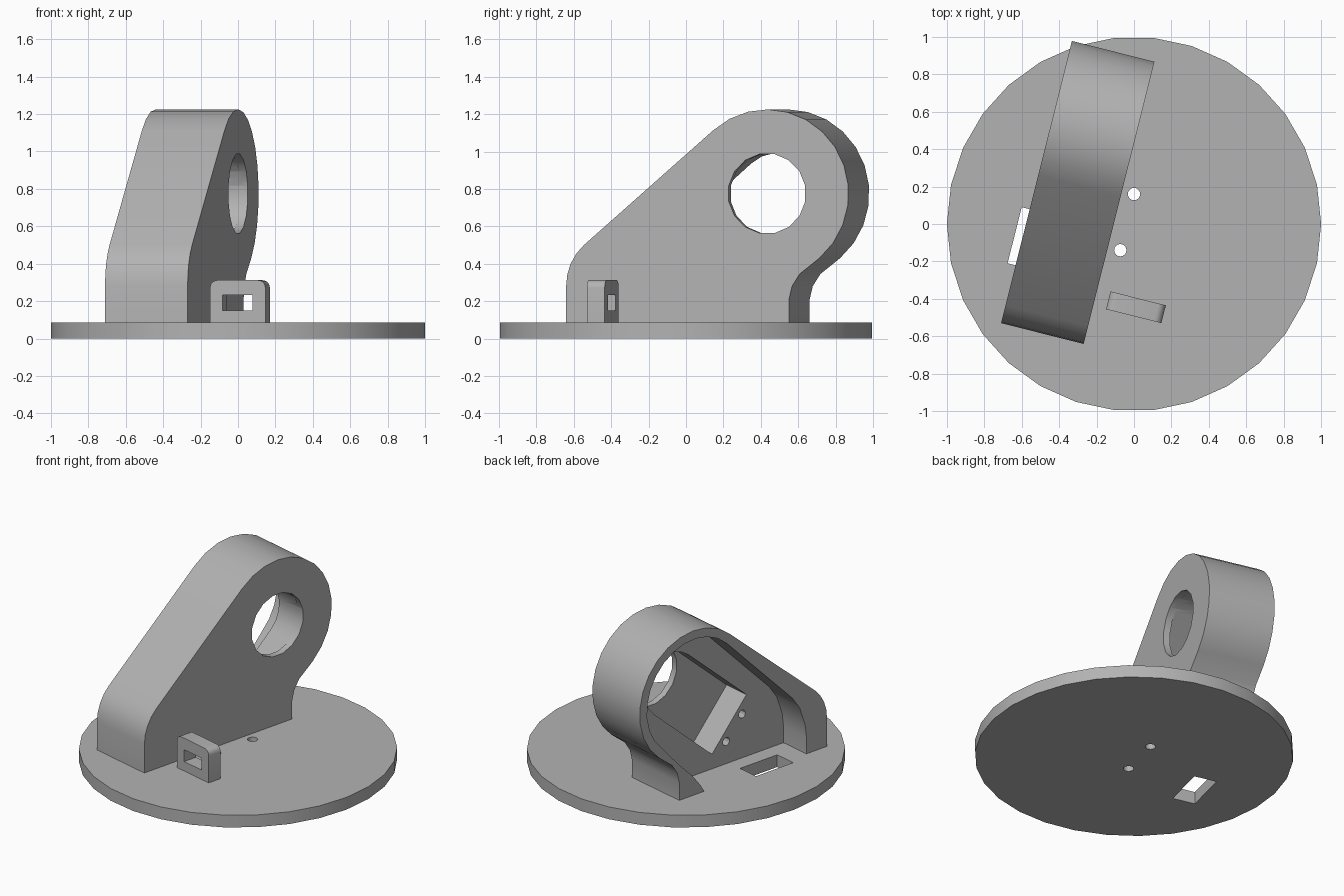
import bpy
import bmesh
from math import sin, cos, radians
from mathutils import Matrix

cube = bpy.data.objects.get("Cube")
if cube:
    bpy.data.objects.remove(cube, do_unlink=True)

grey = bpy.data.materials.new("light_grey")
grey.use_nodes = True
grey.diffuse_color = (0.45, 0.45, 0.45, 1)
grey.node_tree.nodes["Principled BSDF"].inputs["Base Color"].default_value = (0.45, 0.45, 0.45, 1)

TURN = Matrix.Rotation(radians(-14.1), 4, "Z")
BASE_TOP = 0.085
AXIS = radians(41.3)          # tilt of the sloping motor bay
HUB = (0.42, 0.775)           # centre of the round end


def arc(centre, r, start, end, steps):
    """Points on an arc, angles in degrees."""
    angles = [radians(start + (end - start) * i / steps) for i in range(steps + 1)]
    return [(centre[0] + r * cos(a), centre[1] + r * sin(a)) for a in angles]


def circle(centre, r, sides, offset=0):
    return arc(centre, r, offset, offset + 360, sides)[:-1]


def box(a0, a1, b0, b1):
    return [(a0, b0), (a1, b0), (a1, b1), (a0, b1)]


def along(dist, side):
    """Point measured from the hub along and across the bay axis."""
    return (HUB[0] + dist * cos(AXIS) - side * sin(AXIS),
            HUB[1] + dist * sin(AXIS) + side * cos(AXIS))


def prism(name, profile, lo, hi, axis, turn=True):
    """Extrude a flat profile between lo and hi along the given axis."""
    place = {"x": lambda p, t: (t, p[0], p[1]),
             "y": lambda p, t: (p[0], t, p[1]),
             "z": lambda p, t: (p[0], p[1], t)}[axis]
    bm = bmesh.new()
    bottom = bm.faces.new([bm.verts.new(place(p, lo)) for p in profile])
    top = bm.faces.new([bm.verts.new(place(p, hi)) for p in profile])
    n = len(profile)
    for i in range(n):
        j = (i + 1) % n
        bm.faces.new((bottom.verts[i], bottom.verts[j], top.verts[j], top.verts[i]))
    bmesh.ops.recalc_face_normals(bm, faces=bm.faces)
    if turn:
        bm.transform(TURN)
    mesh = bpy.data.meshes.new(name)
    bm.to_mesh(mesh)
    bm.free()
    mesh.materials.append(grey)
    obj = bpy.data.objects.new(name, mesh)
    bpy.context.collection.objects.link(obj)
    return obj


def cut(obj, *cutters):
    """Subtract the cutters, then remove them."""
    bpy.context.view_layer.objects.active = obj
    for c in cutters:
        mod = obj.modifiers.new("cut", "BOOLEAN")
        mod.operation = "DIFFERENCE"
        mod.solver = "EXACT"
        mod.object = c
        bpy.ops.object.modifier_apply(modifier=mod.name)
        bpy.data.objects.remove(c, do_unlink=True)


def smooth(obj):
    bpy.ops.object.select_all(action="DESELECT")
    obj.select_set(True)
    bpy.context.view_layer.objects.active = obj
    bpy.ops.object.shade_smooth_by_angle(angle=radians(25))


# Round base with cable slot and two screw holes
base = prism("base_disc", circle((0, 0), 1, 30), 0, BASE_TOP, "z", turn=False)
cut(base,
    prism("slot_cutter", box(-0.604, -0.45, -0.368, -0.059), -0.1, 0.2, "z"),
    *[prism("hole_cutter", circle(c, 0.033, 16), -0.1, 0.2, "z", turn=False)
      for c in ((0.0, 0.16), (-0.073, -0.14))])

# Housing: sloping front, round end, waisted back foot
outer = ([(-0.687, BASE_TOP)]
         + arc((-0.397, 0.283), 0.29, 180, 131.3, 4)
         + arc(HUB, 0.45, 131.3, -50, 13)
         + [(0.6, 0.345), (0.558, 0.28), (0.541, 0.21), (0.541, BASE_TOP)])
housing = prism("motor_housing", outer, -0.56, -0.105, "x")

# Open cavity on the left half, bay recess, shaft hole and blind screw holes
inner = ([(-0.516, 0), (-0.516, 0.2), (-0.505, 0.29), (-0.46, 0.42), (-0.4, 0.505)]
         + arc(HUB, 0.39, 135, -48, 13)
         + [(0.541, 0.33), (0.43, 0.22), (0.36, 0.13), (0.336, BASE_TOP), (0.336, 0)])
half = 0.217
bay = ([along(-0.645, half), along(-0.645, -half)]
       + arc(HUB, half, 41.3 - 90, 41.3 + 90, 10))
cut(housing,
    prism("cavity_cutter", inner, -0.7, -0.34, "x"),
    prism("bay_cutter", bay, -0.4, -0.15, "x"),
    prism("shaft_cutter", circle(HUB, 0.215, 16, 11.25), -0.2, 0, "x"),
    *[prism("screw_cutter", circle(along(-0.7, s), 0.028, 12), -0.4, -0.2, "x")
      for s in (-0.1, 0.1)])

# Small bracket with a rectangular window
r = 0.04
plate = ([(-0.034, BASE_TOP), (0.271, BASE_TOP)]
         + arc((0.271 - r, 0.312 - r), r, 0, 90, 5)
         + arc((-0.034 + r, 0.312 - r), r, 90, 180, 5))
bracket = prism("cable_bracket", plate, -0.478, -0.38, "y")
cut(bracket, prism("window_cutter", box(0.035, 0.2, 0.15, 0.232), -0.6, -0.3, "y"))

for part in (base, housing, bracket):
    smooth(part)
